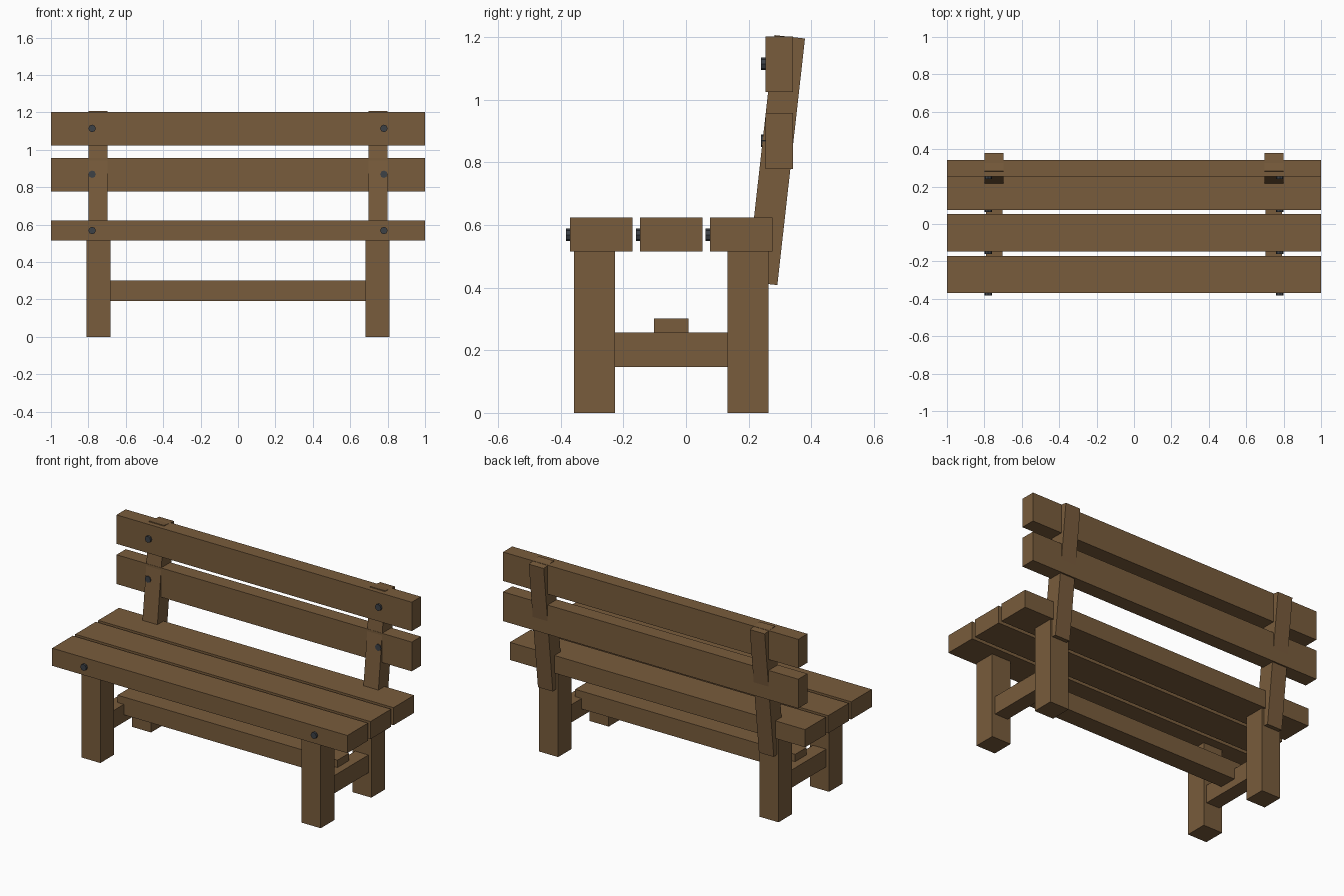
import bpy
import math

if "Cube" in bpy.data.objects:
    bpy.data.objects.remove(bpy.data.objects["Cube"])


def material(name, rgb):
    m = bpy.data.materials.new(name)
    m.diffuse_color = (*rgb, 1.0)
    m.use_nodes = True
    m.node_tree.nodes["Principled BSDF"].inputs["Base Color"].default_value = m.diffuse_color
    return m


wood = material("brown wood", (0.19, 0.107, 0.045))
steel = material("dark steel", (0.045, 0.052, 0.062))


def box(name, x, y, z, tilt=0.0):
    """Box from (min, max) ranges, optionally leaning back around x."""
    centre = [(r[0] + r[1]) / 2 for r in (x, y, z)]
    bpy.ops.mesh.primitive_cube_add(size=1, location=centre)
    ob = bpy.context.object
    ob.name = name
    ob.scale = [r[1] - r[0] for r in (x, y, z)]
    ob.rotation_euler.x = tilt
    ob.data.materials.append(wood)
    return ob


def bolt(name, x, y_front, z):
    """Bolt head facing the front, with its shank sunk in the plank."""
    bpy.ops.mesh.primitive_cylinder_add(
        vertices=8, radius=0.02, depth=0.03,
        location=(x, y_front + 0.015, z),
        rotation=(math.pi / 2, 0, 0))
    ob = bpy.context.object
    ob.name = name
    ob.data.materials.append(steel)


# Three seat planks, each with two bolts
for i, y in enumerate((-0.37, -0.147, 0.076)):
    box(f"seat_plank_{i + 1}", (-1, 1), (y, y + 0.2), (0.515, 0.623))
    for s in (-1, 1):
        bolt("seat_bolt", s * 0.78, y - 0.013, 0.568)

# Two backrest slats with bolts
for i, (z0, z1, zb) in enumerate(((0.778, 0.957, 0.869), (1.024, 1.201, 1.114))):
    box(f"back_slat_{i + 1}", (-1, 1), (0.253, 0.342), (z0, z1))
    for s in (-1, 1):
        bolt("back_bolt", s * 0.78, 0.24, zb)

# Legs, side rails and leaning back posts, one set at each end
for s, side in ((-1, "left"), (1, "right")):
    def span(a, b):
        return tuple(sorted((s * a, s * b)))
    box(f"front_leg_{side}", span(0.682, 0.811), (-0.358, -0.226), (0, 0.52))
    box(f"back_leg_{side}", span(0.682, 0.811), (0.132, 0.263), (0, 0.52))
    box(f"side_rail_{side}", span(0.702, 0.791), (-0.23, 0.136), (0.147, 0.256))
    box(f"back_post_{side}", span(0.698, 0.799), (0.238, 0.336), (0.411, 1.203),
        tilt=-math.radians(6.4))

# Long stretcher between the side rails
box("stretcher", (-0.745, 0.745), (-0.102, 0.008), (0.192, 0.301))
